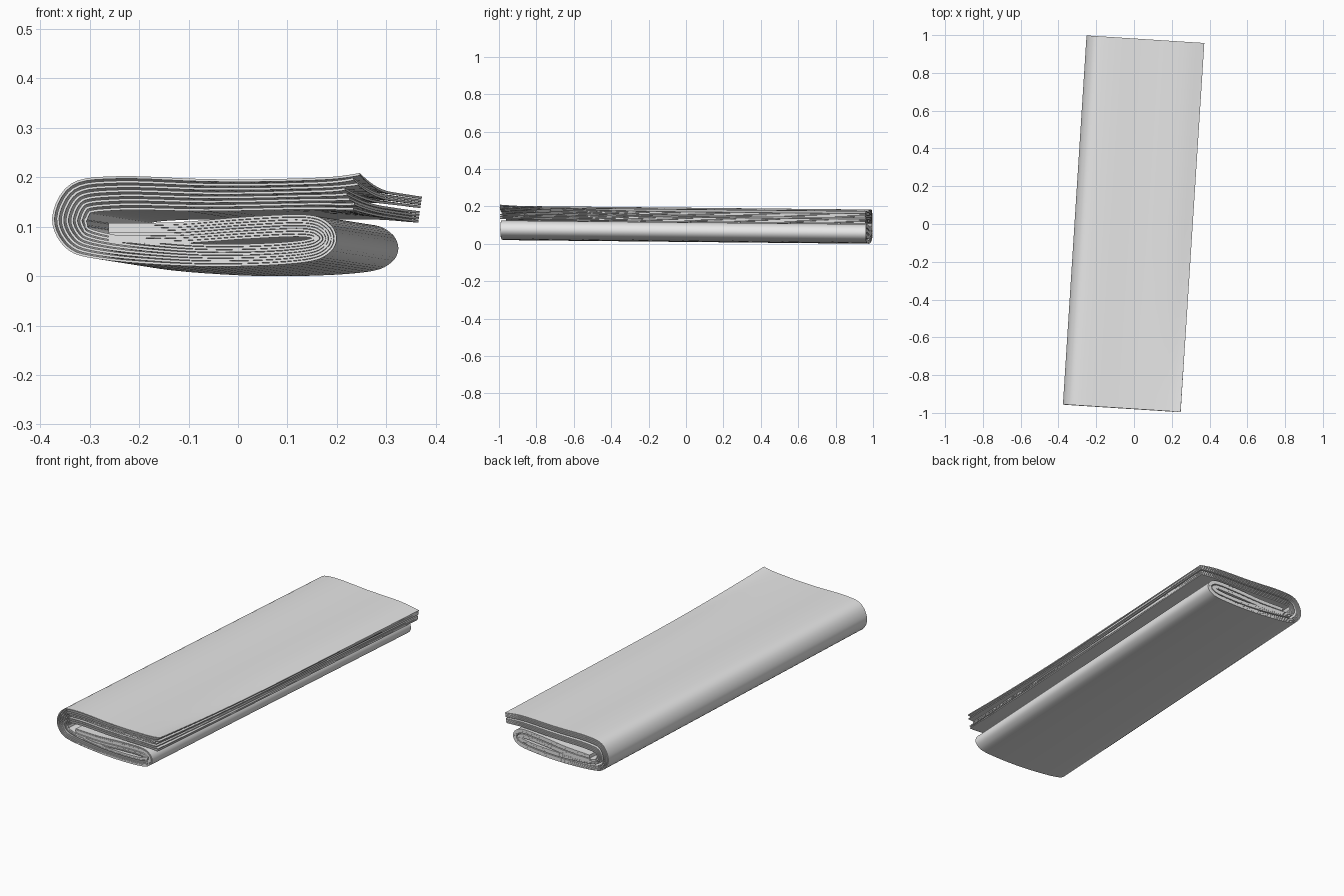
import bpy, math, random
from mathutils import Vector, Matrix

random.seed(4)
cube = bpy.data.objects.get("Cube")
if cube:
    bpy.data.objects.remove(cube)

paper = bpy.data.materials.new("paper_grey")
paper.use_nodes = True
paper.diffuse_color = (0.8, 0.8, 0.8, 1)
paper.node_tree.nodes["Principled BSDF"].inputs["Base Color"].default_value = (0.8, 0.8, 0.8, 1)

# Outer fold path: across, height, bundle thickness
PATH = [Vector(p) for p in [
    (0.31, 0.168, 0.048), (0.2, 0.182, 0.055), (0, 0.184, 0.06), (-0.18, 0.19, 0.064),
    (-0.275, 0.175, 0.066), (-0.312, 0.108, 0.066), (-0.285, 0.049, 0.06), (-0.22, 0.027, 0.05),
    (-0.06, 0.014, 0.042), (0.08, 0.013, 0.04), (0.2, 0.021, 0.04), (0.245, 0.038, 0.04),
    (0.26, 0.066, 0.04), (0.245, 0.096, 0.04), (0.2, 0.112, 0.04), (0.08, 0.108, 0.04),
    (-0.06, 0.097, 0.038), (-0.2, 0.095, 0.034)]]
STEPS = 5
ROWS = 14
HALF_LENGTH = 0.98
PAGES = 8
YAW = math.radians(-3.66)


def sample_path():
    """Smooth curve through the fold path."""
    pts = [2 * PATH[0] - PATH[1]] + PATH + [2 * PATH[-1] - PATH[-2]]
    out = []
    for i in range(1, len(pts) - 2):
        a, b, c, d = pts[i - 1:i + 3]
        for k in range(STEPS):
            t = k / STEPS
            out.append(0.5 * (2 * b + (c - a) * t + (2 * a - 5 * b + 4 * c - d) * t ** 2
                              + (3 * b - a - 3 * c + d) * t ** 3))
    return out + [PATH[-1]]


CURVE = sample_path()


def make_page(index):
    even = index / (PAGES - 1)
    # Two tight bundles at the back, evenly fanned pages at the front
    half = PAGES // 2
    bundled = (index % half) / (half - 1) * 0.38 + (0.62 if index >= half else 0)
    trim_front = random.uniform(0, 0.012)
    trim_side = random.uniform(0, 0.03) if index else 0
    verts = []
    for r in range(ROWS + 1):
        v = r / ROWS
        y = -HALF_LENGTH + trim_front + v * (2 * HALF_LENGTH - trim_front)
        depth = even + (bundled - even) * min(1, v * 1.3)
        curl = 0.03 * max(0, -y) ** 2 * (1 - 0.8 * even)
        for i, p in enumerate(CURVE):
            step = CURVE[min(i + 1, len(CURVE) - 1)] - CURVE[max(i - 1, 0)]
            tangent = Vector((step.x, step.y)).normalized()
            flap = max(0, 1 - i / (1.6 * STEPS)) ** 2
            x = p.x - tangent.y * p.z * depth - flap * trim_side * (1 - v)
            z = p.y + tangent.x * p.z * depth + flap * curl - 0.01 * y
            verts.append((x, y, z))
    n = len(CURVE)
    faces = [(r * n + i, r * n + i + 1, (r + 1) * n + i + 1, (r + 1) * n + i)
             for r in range(ROWS) for i in range(n - 1)]
    mesh = bpy.data.meshes.new("folded_page")
    mesh.from_pydata(verts, [], faces)
    mesh.transform(Matrix.Rotation(YAW, 4, "Z"))
    mesh.materials.append(paper)
    page = bpy.data.objects.new(f"folded_page_{index + 1}", mesh)
    bpy.context.collection.objects.link(page)

    # Paper thickness, soft folds and crisp cut edges
    bpy.ops.object.select_all(action="DESELECT")
    page.select_set(True)
    bpy.context.view_layer.objects.active = page
    solid = page.modifiers.new("thickness", "SOLIDIFY")
    solid.thickness = 0.005
    solid.offset = 0
    bpy.ops.object.modifier_apply(modifier=solid.name)
    bpy.ops.object.shade_smooth_by_angle(angle=math.radians(45))


for page_index in range(PAGES):
    make_page(page_index)
